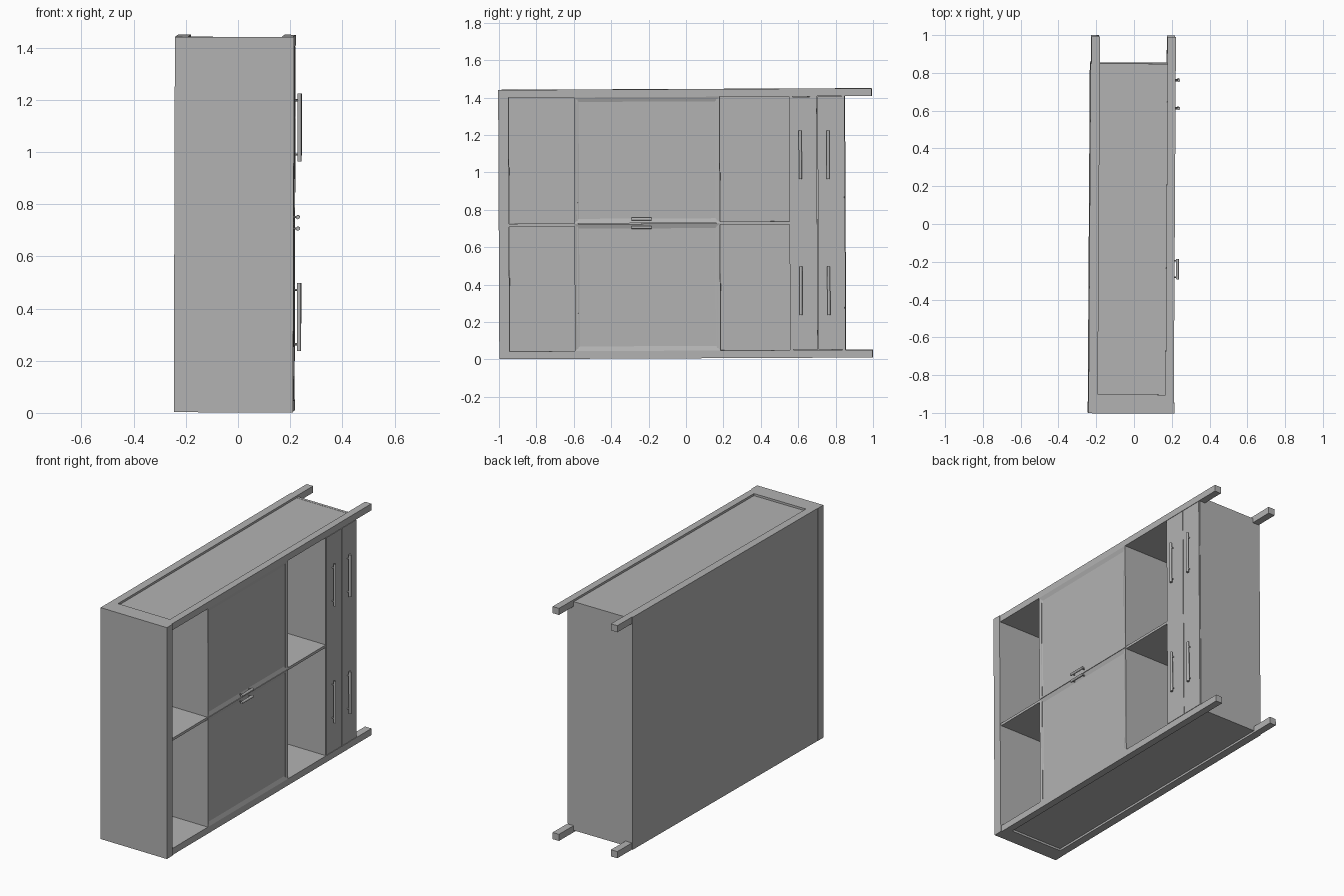
import bpy, bmesh
from mathutils import Vector, Matrix, Euler

cube = bpy.data.objects.get("Cube")
if cube:
    bpy.data.objects.remove(cube, do_unlink=True)

# One grey finish for the whole cabinet
grey = bpy.data.materials.new("plain_grey")
grey.use_nodes = True
colour = (0.45, 0.45, 0.45, 1)
grey.diffuse_color = colour
grey.node_tree.nodes["Principled BSDF"].inputs["Base Color"].default_value = colour

# The cabinet lies on its side, very slightly tilted about its middle
MID = 0.726
TILT = (Matrix.Translation((0, 0, MID)) @ Euler((0.0045, 0.003, -0.006)).to_matrix().to_4x4()
        @ Matrix.Translation((0, 0, -MID)))
LOW, HIGH = 0.0065, 1.4455
BACK, FRONT = -0.232, 0.214
TOP, BASE = -0.945, 0.852


def finish(bm, name):
    bm.transform(TILT)
    mesh = bpy.data.meshes.new(name)
    bm.to_mesh(mesh)
    bm.free()
    mesh.materials.append(grey)
    obj = bpy.data.objects.new(name, mesh)
    bpy.context.collection.objects.link(obj)
    return obj


def box_mesh(x, y, z):
    bm = bmesh.new()
    bmesh.ops.create_cube(bm, size=1)
    size = Vector((x[1] - x[0], y[1] - y[0], z[1] - z[0]))
    mid = Vector((sum(x), sum(y), sum(z))) / 2
    bmesh.ops.scale(bm, vec=size, verts=bm.verts)
    bmesh.ops.translate(bm, vec=mid, verts=bm.verts)
    return bm


def box(name, x, y, z):
    return finish(box_mesh(x, y, z), name)


def door(name, y, z):
    # Framed door with a shallow sunken panel
    bm = box_mesh((FRONT - 0.02, FRONT), y, z)
    face = max(bm.faces, key=lambda f: f.calc_center_median().x)
    bmesh.ops.inset_region(bm, faces=[face], thickness=0.035)
    bmesh.ops.translate(bm, vec=(-0.008, 0, 0), verts=face.verts)
    finish(bm, name)


def handle(name, y, z, length, axis):
    # Round bar on two short posts
    bm = bmesh.new()
    turn = Matrix.Rotation(1.5708, 4, "X") if axis == "Y" else Matrix()
    centre = Vector((FRONT + 0.017, y, z))
    bmesh.ops.create_cone(bm, cap_ends=True, segments=12, radius1=0.008, radius2=0.008,
                          depth=length, matrix=Matrix.Translation(centre) @ turn)
    along = Vector((0, 1, 0)) if axis == "Y" else Vector((0, 0, 1))
    for side in (-1, 1):
        spot = centre + along * side * length * 0.4 - Vector((0.01, 0, 0))
        bmesh.ops.create_cone(bm, cap_ends=True, segments=8, radius1=0.004, radius2=0.004,
                              depth=0.02, matrix=Matrix.Translation(spot)
                              @ Matrix.Rotation(1.5708, 4, "Y"))
    finish(bm, name)


# Carcass
box("top_board", (-0.238, 0.219), (-1, TOP), (LOW, HIGH))
box("back_panel", (-0.237, -0.225), (TOP, BASE), (LOW, HIGH))
box("base_board", (BACK, FRONT - 0.006), (BASE - 0.017, BASE), (LOW + 0.012, HIGH - 0.012))

# Legs, side rails and sunken side panels, mirrored over the two sides
for side, mirror in (("left", False), ("right", True)):
    def span(a, b):
        return (2 * MID - b, 2 * MID - a) if mirror else (a, b)
    box(side + "_back_leg", (BACK, BACK + 0.044), (TOP, 0.995), span(LOW, LOW + 0.041))
    box(side + "_front_leg", (FRONT - 0.044, FRONT), (TOP, 0.995), span(LOW, LOW + 0.041))
    box(side + "_top_rail", (BACK + 0.044, FRONT - 0.044), (TOP, -0.9), span(LOW, LOW + 0.041))
    box(side + "_side_panel", (BACK + 0.03, FRONT - 0.03), (-0.91, BASE - 0.001),
        span(LOW + 0.013, LOW + 0.041))

# Dividers and open shelves
INNER = (LOW + 0.03, HIGH - 0.03)
for name, y in (("first_divider", -0.595), ("second_divider", 0.165), ("third_divider", 0.555)):
    box(name, (-0.226, FRONT - 0.004), (y, y + 0.018), INNER)
box("narrow_shelf", (-0.226, FRONT - 0.003), (TOP, -0.59), (0.714, 0.73))
box("wide_shelf", (-0.226, FRONT - 0.003), (0.18, 0.556), (0.72, 0.736))

# Pair of doors with bar handles
door("lower_door", (-0.595, 0.183), (0.0475, 0.727))
door("upper_door", (-0.595, 0.183), (0.73, 1.4045))
for name, z in (("lower_door_handle", 0.708), ("upper_door_handle", 0.752)):
    handle(name, -0.237, z, 0.108, "Y")

# Two drawers, each with two bar handles
for name, y, grip in (("upper_drawer", (0.557, 0.703), 0.614), ("lower_drawer", (0.707, 0.848), 0.763)):
    box(name, (FRONT - 0.022, FRONT), y, (0.05, 1.402))
    for end, z in (("left", 0.365), ("right", 1.092)):
        handle(name + "_" + end + "_handle", grip, z, 0.26, "Z")
